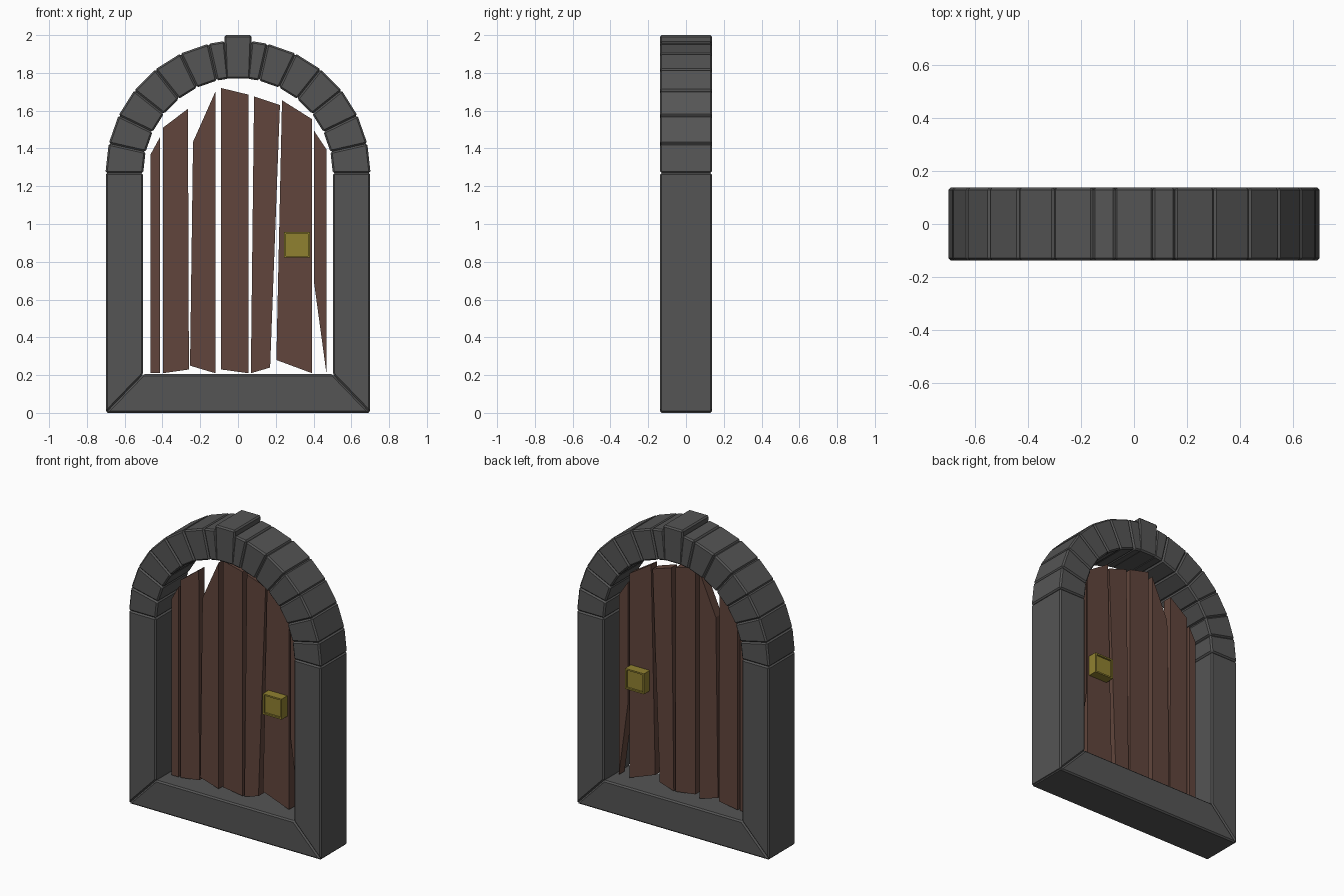
import bpy, bmesh
from math import sin, cos, radians, pi

if "Cube" in bpy.data.objects:
    bpy.data.objects.remove(bpy.data.objects["Cube"])


def material(name, rgb):
    m = bpy.data.materials.new(name)
    m.diffuse_color = (*rgb, 1)
    m.use_nodes = True
    m.node_tree.nodes["Principled BSDF"].inputs["Base Color"].default_value = m.diffuse_color
    return m


STONE = material("stone", (0.09, 0.09, 0.09))
WOOD = material("wood", (0.12, 0.06, 0.045))
BRASS = material("brass", (0.28, 0.22, 0.03))


def slab(name, outline, half_depth, mat, bevel=0.0):
    """Extrude an (x, z) outline along y, optionally with chamfered edges."""
    bm = bmesh.new()
    face = bm.faces.new([bm.verts.new((x, -half_depth, z)) for x, z in outline])
    ext = bmesh.ops.extrude_face_region(bm, geom=[face])["geom"]
    verts = [g for g in ext if isinstance(g, bmesh.types.BMVert)]
    bmesh.ops.translate(bm, vec=(0, 2 * half_depth, 0), verts=verts)
    bmesh.ops.recalc_face_normals(bm, faces=bm.faces)
    if bevel:
        bmesh.ops.bevel(bm, geom=bm.edges[:], offset=bevel, segments=1,
                        profile=0.5, affect='EDGES')
    mesh = bpy.data.meshes.new(name)
    bm.to_mesh(mesh)
    bm.free()
    mesh.materials.append(mat)
    obj = bpy.data.objects.new(name, mesh)
    bpy.context.collection.objects.link(obj)
    return obj


DEPTH, SPRING, R_IN, R_OUT = 0.138, 1.27, 0.502, 0.702

# Mitred sill and jambs
slab("sill", [(-0.7, 0), (0.7, 0), (0.502, 0.205), (-0.502, 0.205)], DEPTH, STONE, 0.009)
for side, s in (("left", -1), ("right", 1)):
    slab(f"{side}_jamb", [(s * 0.7, 0), (s * 0.7, SPRING), (s * 0.502, SPRING), (s * 0.502, 0.205)],
         DEPTH, STONE, 0.009)

# Arch stones: six full ones per side plus a narrow one beside the keystone
step = pi / 14
angles = [i * step for i in range(7)] + [radians(84.2)]
for side, s in (("left", -1), ("right", 1)):
    for i, (a, b) in enumerate(zip(angles, angles[1:])):
        corners = [(R_IN, a), (R_OUT, a), (R_OUT, b), (R_IN, b)]
        slab(f"{side}_arch_stone_{i + 1}",
             [(s * r * cos(t), SPRING + r * sin(t)) for r, t in corners], DEPTH, STONE, 0.009)

# Keystone
slab("keystone", [(-0.064, 1.77), (0.064, 1.77), (0.073, 2.0), (-0.073, 2.0)], DEPTH, STONE, 0.009)

# Uneven door planks: bottom left, bottom right, top right, top left
planks = [
    [(-.462, .21), (-.413, .21), (-.413, 1.46), (-.462, 1.37)],
    [(-.397, .21), (-.26, .23), (-.265, 1.61), (-.397, 1.51)],
    [(-.254, .25), (-.12, .21), (-.12, 1.70), (-.238, 1.435)],
    [(-.09, .23), (.055, .21), (.055, 1.685), (-.09, 1.72)],
    [(.068, .21), (.17, .24), (.222, 1.63), (.085, 1.675)],
    [(.203, .28), (.392, .21), (.392, 1.555), (.233, 1.655)],
    [(.402, .695), (.468, .21), (.468, 1.395), (.402, 1.495)],
]
for i, outline in enumerate(planks):
    slab(f"plank_{i + 1}", outline, 0.03, WOOD)

# Square handle through the door, with a shallow recessed panel on both ends
handle = slab("handle", [(.243, .822), (.38, .822), (.38, .957), (.243, .957)], 0.09, BRASS)
bm = bmesh.new()
bm.from_mesh(handle.data)
ends = [f for f in bm.faces if abs(f.normal.y) > 0.9]
bmesh.ops.inset_individual(bm, faces=ends, thickness=0.014)
for f in ends:
    inner = bmesh.ops.extrude_discrete_faces(bm, faces=[f])["faces"][0]
    bmesh.ops.translate(bm, vec=inner.normal * -0.012, verts=inner.verts)
bm.to_mesh(handle.data)
bm.free()
